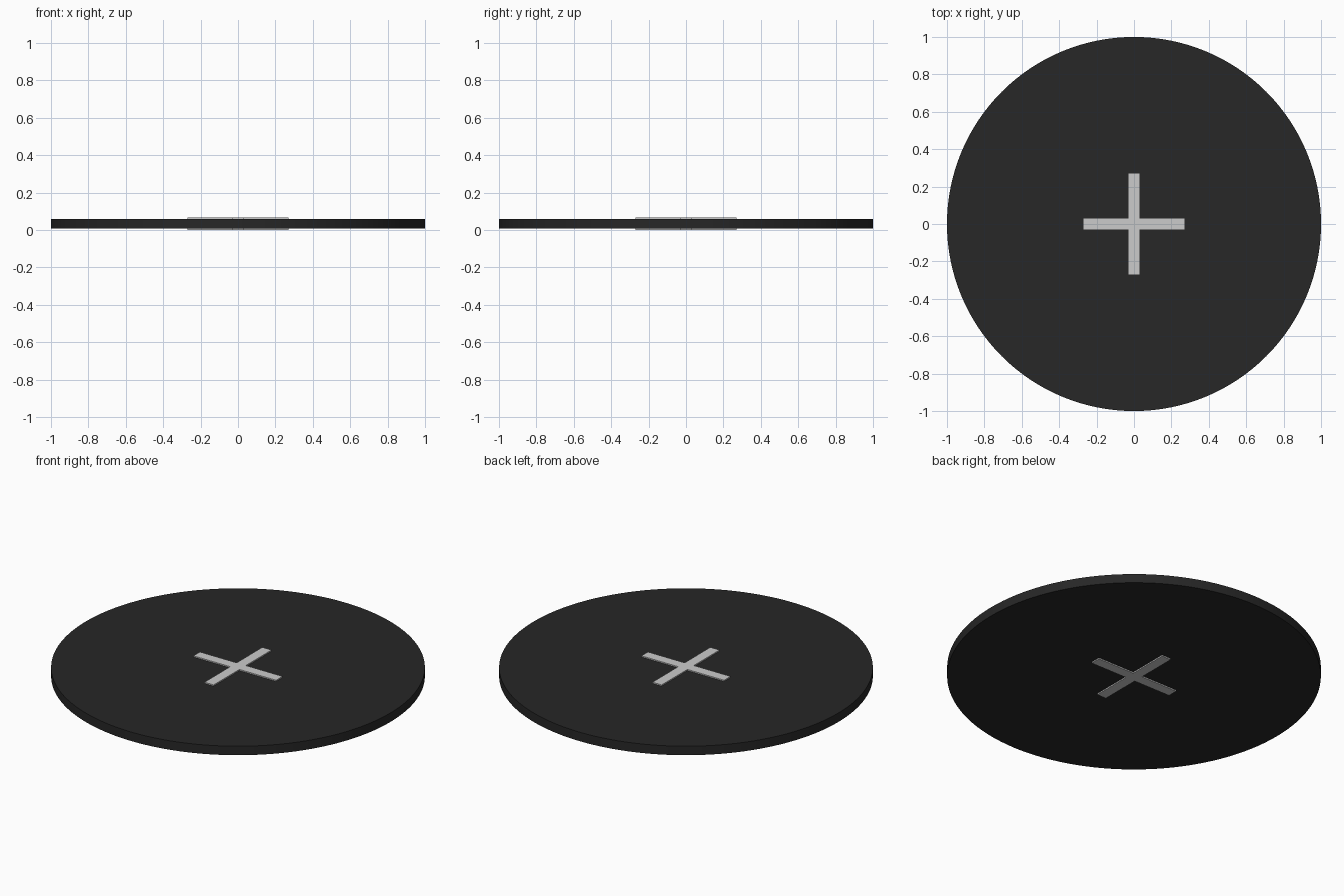
import bpy, bmesh

if "Cube" in bpy.data.objects:
    bpy.data.objects.remove(bpy.data.objects["Cube"])

# Dark disc, floating just inside the thickness of the cross
bpy.ops.mesh.primitive_cylinder_add(vertices=128, radius=1, depth=0.053,
                                    location=(0, 0, 0.0335))
disc = bpy.context.object
disc.name = "disc"
bpy.ops.object.shade_smooth_by_angle()
black = bpy.data.materials.new("black")
black.diffuse_color = (0.02, 0.02, 0.02, 1)
black.use_nodes = True
black.node_tree.nodes["Principled BSDF"].inputs["Base Color"].default_value = black.diffuse_color
disc.data.materials.append(black)

# Cross inlay: one quarter of the outline turned four times, then extruded
L, W, H = 0.27, 0.03, 0.067
outline = []
x = [(L, -W), (L, W), (W, W)]
for _ in range(4):
    outline += x
    x = [(-b, a) for a, b in x]

bm = bmesh.new()
face = bm.faces.new([bm.verts.new((a, b, 0)) for a, b in outline])
ext = bmesh.ops.extrude_face_region(bm, geom=[face], use_keep_orig=True)
bmesh.ops.translate(bm, vec=(0, 0, H),
                    verts=[g for g in ext["geom"] if isinstance(g, bmesh.types.BMVert)])
bmesh.ops.recalc_face_normals(bm, faces=bm.faces)
mesh = bpy.data.meshes.new("cross_inlay")
bm.to_mesh(mesh)
bm.free()
cross = bpy.data.objects.new("cross_inlay", mesh)
bpy.context.collection.objects.link(cross)
